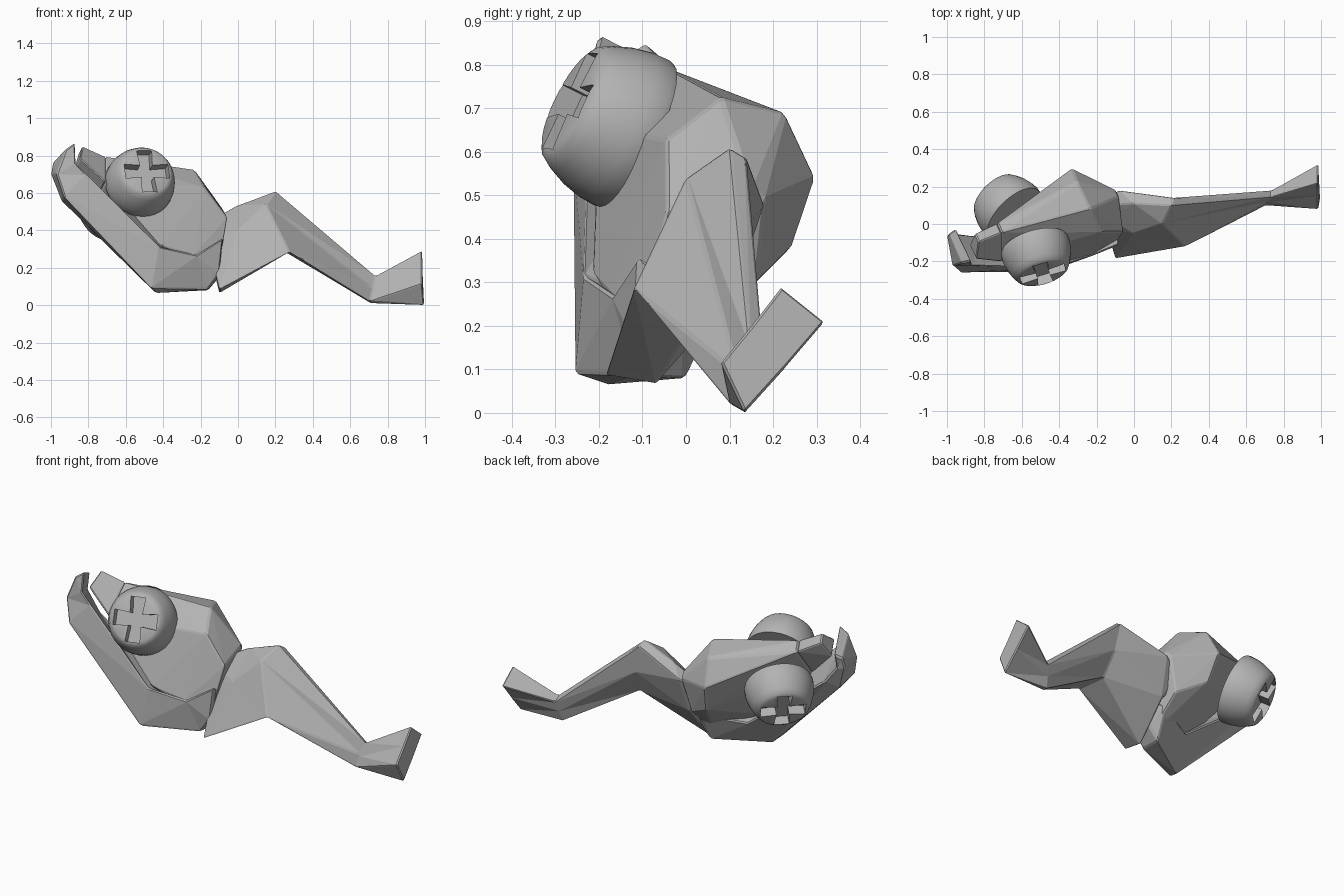
import bpy, bmesh, math
from mathutils import Vector, Matrix

if "Cube" in bpy.data.objects:
    bpy.data.objects.remove(bpy.data.objects["Cube"])

grey = bpy.data.materials.new("plain grey")
grey.use_nodes = True
grey.diffuse_color = (0.45, 0.45, 0.45, 1)
grey.node_tree.nodes["Principled BSDF"].inputs["Base Color"].default_value = (0.45, 0.45, 0.45, 1)

# Tilted body frame: mid point, side, length and up directions
MID = Vector((-0.59, -0.03, 0.5375))
SIDE = Vector((-0.325, 0.72, -0.613)).normalized()
LENGTH = (Vector((1, 0, 0)) - SIDE.x * SIDE).normalized()
UP = SIDE.cross(LENGTH) * -1


def local(l, u, w):
    return MID + LENGTH * l + UP * u + SIDE * w


def finish(name, bm, bevel=0.0):
    bmesh.ops.recalc_face_normals(bm, faces=bm.faces)
    mesh = bpy.data.meshes.new(name)
    bm.to_mesh(mesh)
    bm.free()
    ob = bpy.data.objects.new(name, mesh)
    bpy.context.collection.objects.link(ob)
    mesh.materials.append(grey)
    if bevel:
        mod = ob.modifiers.new("edge", 'BEVEL')
        mod.width = bevel
        mod.segments = 1
        mod.limit_method = 'ANGLE'
        mod.angle_limit = math.radians(25)
    return ob


def loft(name, sections, bevel=0.0):
    bm = bmesh.new()
    rings = [[bm.verts.new(p) for p in s] for s in sections]
    n = len(rings[0])
    for a, b in zip(rings, rings[1:]):
        for i in range(n):
            j = (i + 1) % n
            bm.faces.new((a[i], a[j], b[j], b[i]))
    bm.faces.new(rings[0])
    bm.faces.new(rings[-1])
    # flat facets: split the bent quads
    bmesh.ops.triangulate(bm, faces=[f for f in bm.faces if len(f.verts) == 4])
    return finish(name, bm, bevel)


def mirrored_hull(name, corners, bevel):
    # corners are (length, up, half width, side offset)
    bm = bmesh.new()
    for l, u, half, off in corners:
        for s in (-1, 1):
            bm.verts.new(local(l, u, off + s * half))
    bmesh.ops.convex_hull(bm, input=bm.verts)
    loose = [v for v in bm.verts if not v.link_faces]
    bmesh.ops.delete(bm, geom=loose, context='VERTS')
    return finish(name, bm, bevel)


# Trunk with the back of the head, then the beak-like upper jaw
brow = [(-0.17, 0.185, 0.035, -0.095), (-0.18, -0.02, 0.06, -0.10)]
mirrored_hull("head_and_trunk", brow + [
    (0.303, 0.28, 0.006, 0),
    (0.325, 0.215, 0.15, 0),
    (0.37, 0.06, 0.20, 0),
    (0.53, 0.10, 0.02, 0),
    (0.515, -0.06, 0.14, 0),
    (0.16, -0.28, 0.06, 0),
    (0.36, -0.29, 0.05, 0),
    (0.51, -0.34, 0.05, 0.05),
], 0.008)
mirrored_hull("upper_jaw", brow + [
    (-0.31, 0.195, 0.03, -0.13),
    (-0.332, 0.085, 0.052, -0.13),
], 0.006)

# Lower jaw: each section is inner front, outer front, outer back, inner back
loft("lower_jaw", [
    [(-0.87, -0.20, 0.87), (-0.92, -0.21, 0.835), (-0.99, -0.05, 0.76), (-0.955, -0.025, 0.78)],
    [(-0.865, -0.225, 0.76), (-0.97, -0.225, 0.70), (-1.0, -0.06, 0.70), (-0.95, -0.05, 0.69)],
    [(-0.80, -0.225, 0.69), (-0.93, -0.26, 0.58), (-0.945, -0.10, 0.56), (-0.87, -0.06, 0.59)],
    [(-0.42, -0.235, 0.315), (-0.462, -0.255, 0.09), (-0.44, -0.18, 0.065), (-0.38, -0.03, 0.22)],
    [(-0.22, -0.17, 0.27), (-0.16, -0.12, 0.085), (-0.16, 0.0, 0.08), (-0.15, 0.08, 0.25)],
    [(-0.08, -0.11, 0.36), (-0.10, -0.12, 0.165), (-0.10, 0.0, 0.15), (-0.11, 0.06, 0.27)],
], 0.008)

# Tail: top front, top back, mid back, bottom back, bottom front, mid front
loft("tail", [
    [(-0.15, 0.10, 0.45), (-0.18, 0.14, 0.42), (-0.18, 0.10, 0.35),
     (-0.16, 0.02, 0.30), (-0.15, -0.02, 0.32), (-0.14, 0.03, 0.40)],
    [(0.0, 0.11, 0.535), (-0.08, 0.18, 0.48), (-0.10, 0.11, 0.27),
     (-0.10, -0.07, 0.065), (-0.10, -0.185, 0.085), (0.0, -0.05, 0.40)],
    [(0.20, 0.10, 0.61), (0.21, 0.14, 0.585), (0.24, 0.13, 0.42),
     (0.26, 0.06, 0.28), (0.275, -0.12, 0.285), (0.15, 0.0, 0.54)],
    [(0.735, 0.145, 0.155), (0.735, 0.18, 0.13), (0.72, 0.16, 0.07),
     (0.71, 0.14, 0.01), (0.705, 0.10, 0.02), (0.72, 0.12, 0.09)],
    [(0.985, 0.22, 0.29), (0.985, 0.32, 0.21), (0.99, 0.23, 0.105),
     (0.995, 0.135, 0.0), (0.985, 0.08, 0.115), (0.985, 0.15, 0.20)],
], 0.006)


# Eyes: round tapered caps with a cross-shaped slot
def eye_cap(name, centre, direction):
    profile = [(0.0, 0.092), (0.125, 0.09), (0.143, 0.08), (0.158, 0.055), (0.176, 0.01),
               (0.186, -0.035), (0.188, -0.075), (0.184, -0.088), (0.0, -0.088)]
    bm = bmesh.new()
    vs = [bm.verts.new((r, 0, z)) for r, z in profile]
    es = [bm.edges.new(p) for p in zip(vs, vs[1:])]
    bmesh.ops.spin(bm, geom=vs + es, cent=(0, 0, 0), axis=(0, 0, 1), angle=math.tau, steps=32)
    bmesh.ops.remove_doubles(bm, verts=bm.verts, dist=0.0005)
    cap = finish(name, bm)

    # cross cutter, one arm turned four times
    arm = [Vector(p) for p in ((0.034, 0.034, 0), (0.122, 0.042, 0), (0.122, -0.042, 0))]
    ring = [Matrix.Rotation(-k * math.pi / 2, 3, 'Z') @ p for k in range(4) for p in arm]
    cutter = loft("slot_cutter", [[p + Vector((0, 0, z)) for p in ring] for z in (0.035, 0.2)])
    cutter.hide_render = True

    mod = cap.modifiers.new("slot", 'BOOLEAN')
    mod.operation = 'DIFFERENCE'
    mod.solver = 'EXACT'
    mod.object = cutter
    graph = bpy.context.evaluated_depsgraph_get()
    cut = bpy.data.meshes.new_from_object(cap.evaluated_get(graph))
    cap.modifiers.clear()
    cap.data = cut
    bpy.data.objects.remove(cutter)

    # turn the cap to face its direction, with the slot upright
    axis = Vector(direction).normalized()
    up = (Vector((0, 0, 1)) - axis.z * axis).normalized()
    frame = Matrix((up.cross(axis), up, axis)).transposed().to_4x4()
    cap.matrix_world = Matrix.Translation(centre) @ frame
    bpy.ops.object.select_all(action='DESELECT')
    cap.select_set(True)
    bpy.context.view_layer.objects.active = cap
    bpy.ops.object.shade_smooth_by_angle(angle=math.radians(35))


eye_cap("front_eye", (-0.51, -0.19, 0.677), (0.26, -0.86, 0.44))
eye_cap("back_eye", (-0.695, 0.105, 0.51), (-0.62, 0.63, -0.47))
